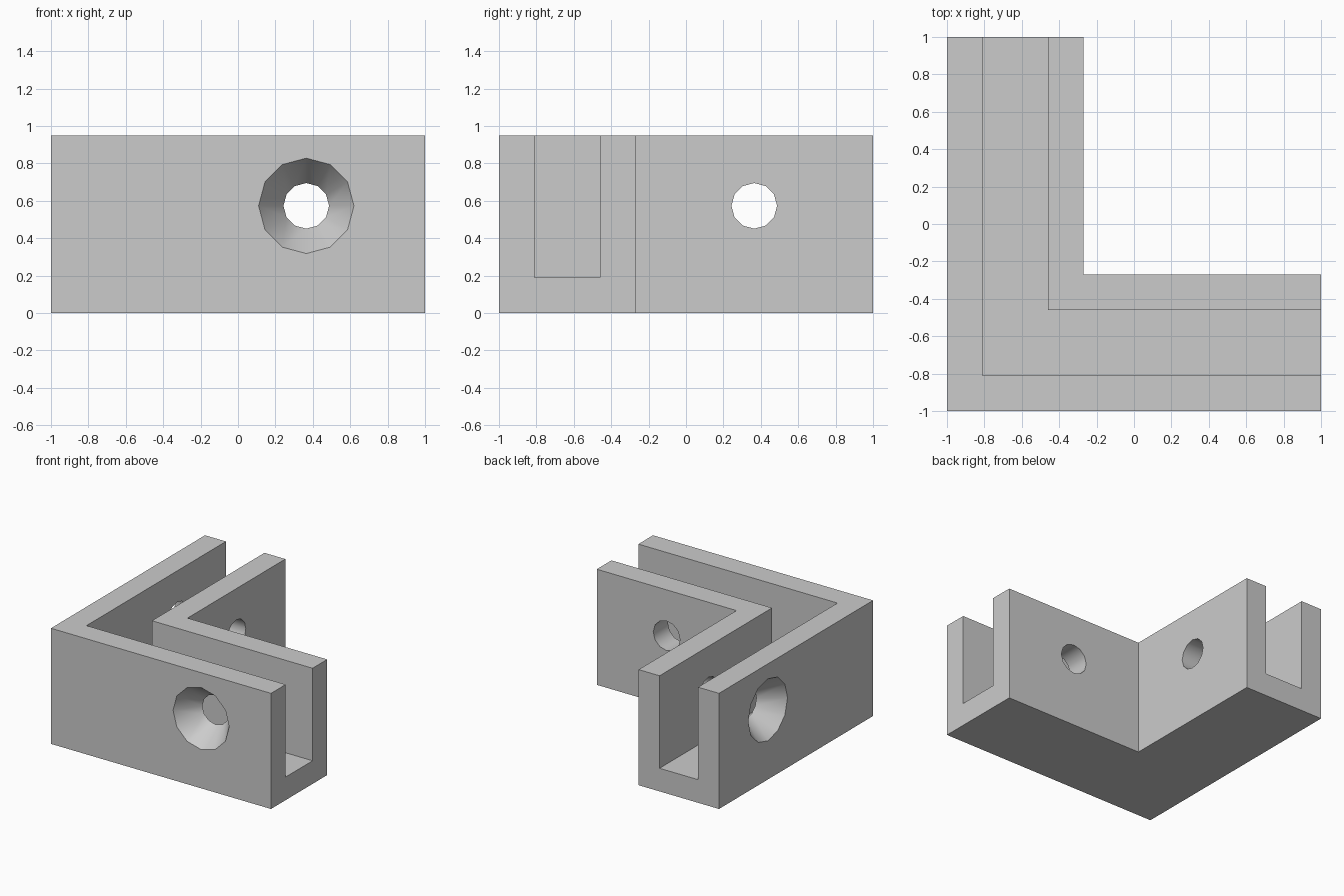
import bpy
import bmesh
from math import radians
from mathutils import Matrix, Vector

cube = bpy.data.objects.get("Cube")
if cube:
    bpy.data.objects.remove(cube, do_unlink=True)

HEIGHT, FLOOR = 0.95, 0.19
WALL = 0.19                     # thickness of each upright wall
ARM = 0.73                      # full width of each arm
HOLE_AT, HOLE_Z = 0.365, 0.573  # hole centre along the arm and its height
WIDE, NARROW = 0.255, 0.122     # countersink and bore radii

grey = bpy.data.materials.new("plain grey")
grey.use_nodes = True
colour = (0.6, 0.6, 0.6, 1)
grey.diffuse_color = colour
grey.node_tree.nodes["Principled BSDF"].inputs["Base Color"].default_value = colour


def finish(name, bm):
    bmesh.ops.recalc_face_normals(bm, faces=bm.faces)
    mesh = bpy.data.meshes.new(name)
    bm.to_mesh(mesh)
    bm.free()
    mesh.materials.append(grey)
    obj = bpy.data.objects.new(name, mesh)
    bpy.context.collection.objects.link(obj)
    return obj


def angle_prism(name, near, far, end, bottom, top):
    """L-shaped prism: outer faces at near, inner faces at far, arms reaching end."""
    outline = [(near, near), (end, near), (end, far),
               (far, far), (far, end), (near, end)]
    bm = bmesh.new()
    face = bm.faces.new([bm.verts.new((x, y, bottom)) for x, y in outline])
    new = bmesh.ops.extrude_face_region(bm, geom=[face])["geom"]
    verts = [v for v in new if isinstance(v, bmesh.types.BMVert)]
    bmesh.ops.translate(bm, verts=verts, vec=(0, 0, top - bottom))
    return finish(name, bm)


def drill(name, start, stop, r_start, r_stop, along_x):
    """Twelve-sided cutter running inward from an outer face."""
    bm = bmesh.new()
    bmesh.ops.create_cone(bm, cap_ends=True, segments=12, radius1=r_start,
                          radius2=r_stop, depth=stop - start)
    middle = (start + stop) / 2 - 1
    if along_x:
        turn, spot = Matrix.Rotation(radians(90), 4, 'Y'), Vector((middle, HOLE_AT, HOLE_Z))
    else:
        turn, spot = Matrix.Rotation(radians(-90), 4, 'X'), Vector((HOLE_AT, middle, HOLE_Z))
    bmesh.ops.transform(bm, matrix=Matrix.Translation(spot) @ turn, verts=bm.verts)
    return finish(name, bm)


# Solid corner block, then the channel and the holes cut from it
bracket = angle_prism("corner_bracket", -1, ARM - 1, 1, 0, HEIGHT)
cutters = [angle_prism("channel_cutter", WALL - 1, ARM - WALL - 1, 1.1, FLOOR, HEIGHT + 0.1)]
slope = (WIDE - NARROW) / WALL
over = 0.03
for along_x in (False, True):
    cutters.append(drill("countersink_cutter", -over, WALL + over,
                         WIDE + slope * over, NARROW - slope * over, along_x))
    cutters.append(drill("bore_cutter", ARM - WALL - 0.1, ARM + 0.1,
                         NARROW, NARROW, along_x))

bpy.ops.object.select_all(action='DESELECT')
bracket.select_set(True)
bpy.context.view_layer.objects.active = bracket
for cutter in cutters:
    cutter.hide_render = True
    mod = bracket.modifiers.new("cut", 'BOOLEAN')
    mod.operation = 'DIFFERENCE'
    mod.solver = 'EXACT'
    mod.object = cutter
    bpy.ops.object.modifier_apply(modifier=mod.name)
    bpy.data.objects.remove(cutter, do_unlink=True)

# Round the holes while keeping every corner crisp
bpy.ops.object.shade_smooth_by_angle(angle=radians(40))
